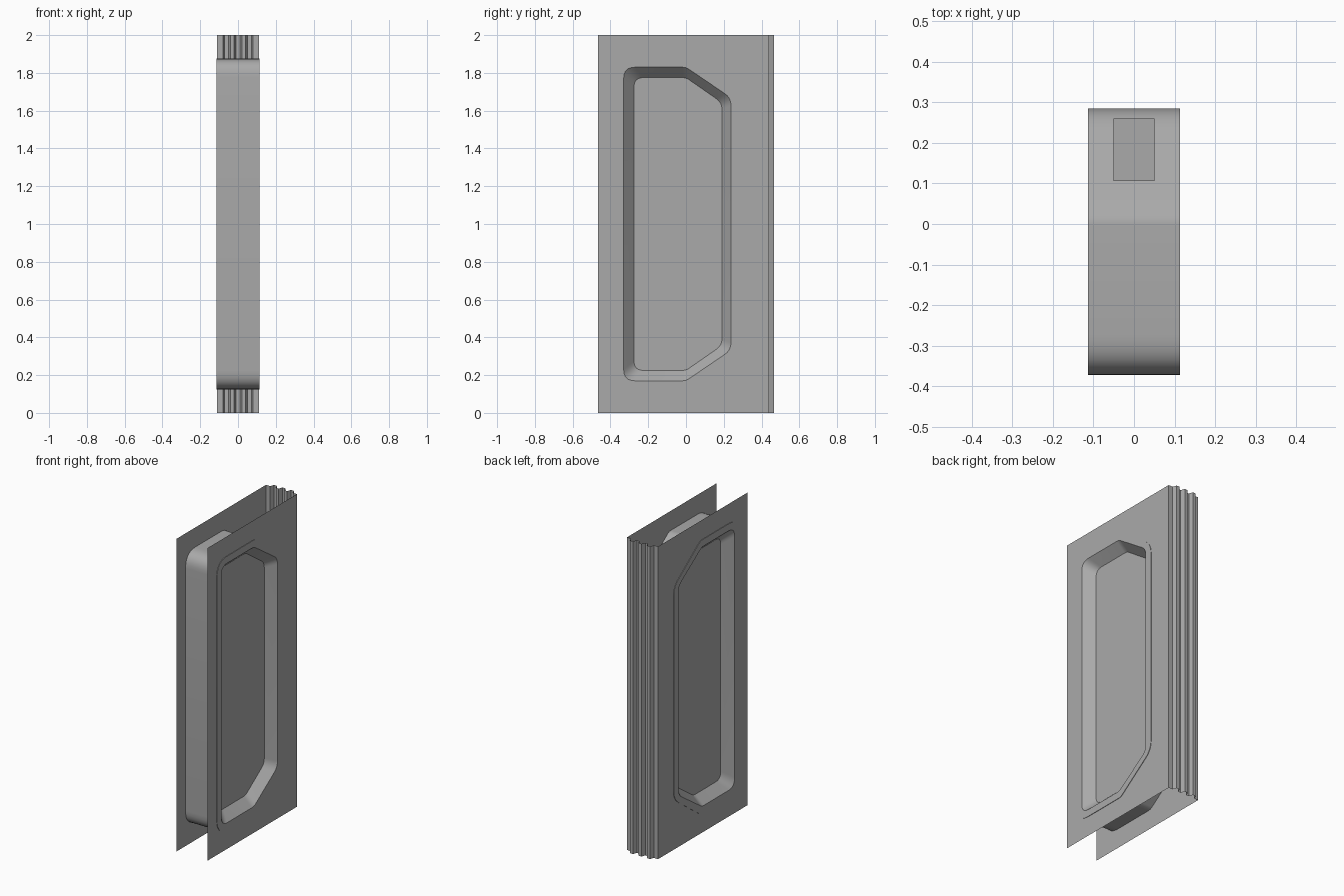
import bpy, bmesh
from mathutils import Vector

cube = bpy.data.objects.get("Cube")
if cube:
    bpy.data.objects.remove(cube, do_unlink=True)

grey = bpy.data.materials.new("plain grey")
grey.use_nodes = True
colour = (0.4, 0.4, 0.4, 1)
grey.diffuse_color = colour
grey.node_tree.nodes["Principled BSDF"].inputs["Base Color"].default_value = colour


def finish(bm, name, smooth=False):
    mesh = bpy.data.meshes.new(name)
    bm.to_mesh(mesh)
    bm.free()
    mesh.materials.append(grey)
    obj = bpy.data.objects.new(name, mesh)
    bpy.context.collection.objects.link(obj)
    if smooth:
        bpy.ops.object.select_all(action='DESELECT')
        obj.select_set(True)
        bpy.context.view_layer.objects.active = obj
        bpy.ops.object.shade_smooth_by_angle(angle=0.5)
    return obj


def outline(front, back, knee, half, shoulder, r_front, r_back, steps=8):
    """Six-cornered rounded outline in (y, z), symmetric about mid height."""
    upper = [(front, half, r_front), (knee, half, 0.02), (back, shoulder, r_back)]
    corners = upper + [(y, -z, r) for y, z, r in reversed(upper)]
    pts = []
    for i, (y, z, r) in enumerate(corners):
        p = Vector((y, z))
        a = p + (Vector(corners[i - 1][:2]) - p).normalized() * r
        b = p + (Vector(corners[(i + 1) % 6][:2]) - p).normalized() * r
        for k in range(steps + 1):
            t = k / steps
            q = a * (1 - t) ** 2 + p * (2 * t * (1 - t)) + b * t ** 2
            pts.append((q.x, q.y + 1))
    return pts


def ring(bm, x, pts):
    return [bm.verts.new((x, y, z)) for y, z in pts]


outer = outline(-0.373, 0.285, 0.015, 0.875, 0.68, 0.10, 0.06)
opening = outline(-0.33, 0.238, 0.0, 0.83, 0.668, 0.06, 0.04)
floor = outline(-0.275, 0.19, 0.0, 0.775, 0.643, 0.05, 0.035)

# Hollow core: outer band, rims, sloping recess walls and recess floors
bm = bmesh.new()
layers = [(-0.053, floor), (-0.113, opening), (-0.113, outer),
          (0.113, outer), (0.113, opening), (0.053, floor)]
rings = [ring(bm, x, pts) for x, pts in layers]
for a, b in zip(rings, rings[1:]):
    for i in range(len(a)):
        bm.faces.new((a[i - 1], a[i], b[i], b[i - 1]))
bm.faces.new(rings[0])
bm.faces.new(rings[-1])
bmesh.ops.recalc_face_normals(bm, faces=bm.faces)
finish(bm, "recessed_core", smooth=True)

# Side panels: thin sheets with an opening for the core
for side, name in ((1, "left_panel"), (-1, "right_panel")):
    bm = bmesh.new()
    sheet = [(-0.465, 0), (0.44, 0), (0.44, 2), (-0.465, 2)]
    edges = []
    for pts in (sheet, outer):
        vs = ring(bm, side * 0.11, pts)
        edges += [bm.edges.new((vs[i - 1], vs[i])) for i in range(len(vs))]
    bmesh.ops.triangle_fill(bm, edges=edges, use_beauty=True, normal=(side, 0, 0))
    for f in bm.faces:
        f.normal_update()
        if f.normal.x * side < 0:
            f.normal_flip()
    finish(bm, name)

# Back panel: three upright ribs folded from one sheet
profile = [(0.11, 0.44)]
for centre in (0.06, 0, -0.06):
    profile += [(centre + 0.02, 0.44), (centre + 0.011, 0.465),
                (centre - 0.011, 0.465), (centre - 0.02, 0.44)]
profile.append((-0.11, 0.44))
bm = bmesh.new()
low, high = [[bm.verts.new((x, y, z)) for x, y in profile] for z in (0, 2)]
for i in range(len(profile) - 1):
    bm.faces.new((low[i], low[i + 1], high[i + 1], high[i]))
finish(bm, "ribbed_back_panel")

# Small flat block set into the upper sloping side of the core
bm = bmesh.new()
bmesh.ops.create_cube(bm, size=1)
for v in bm.verts:
    v.co = (v.co.x * 0.1, v.co.y * 0.155 + 0.183, v.co.z * 0.16 + 1.75)
finish(bm, "top_block")
